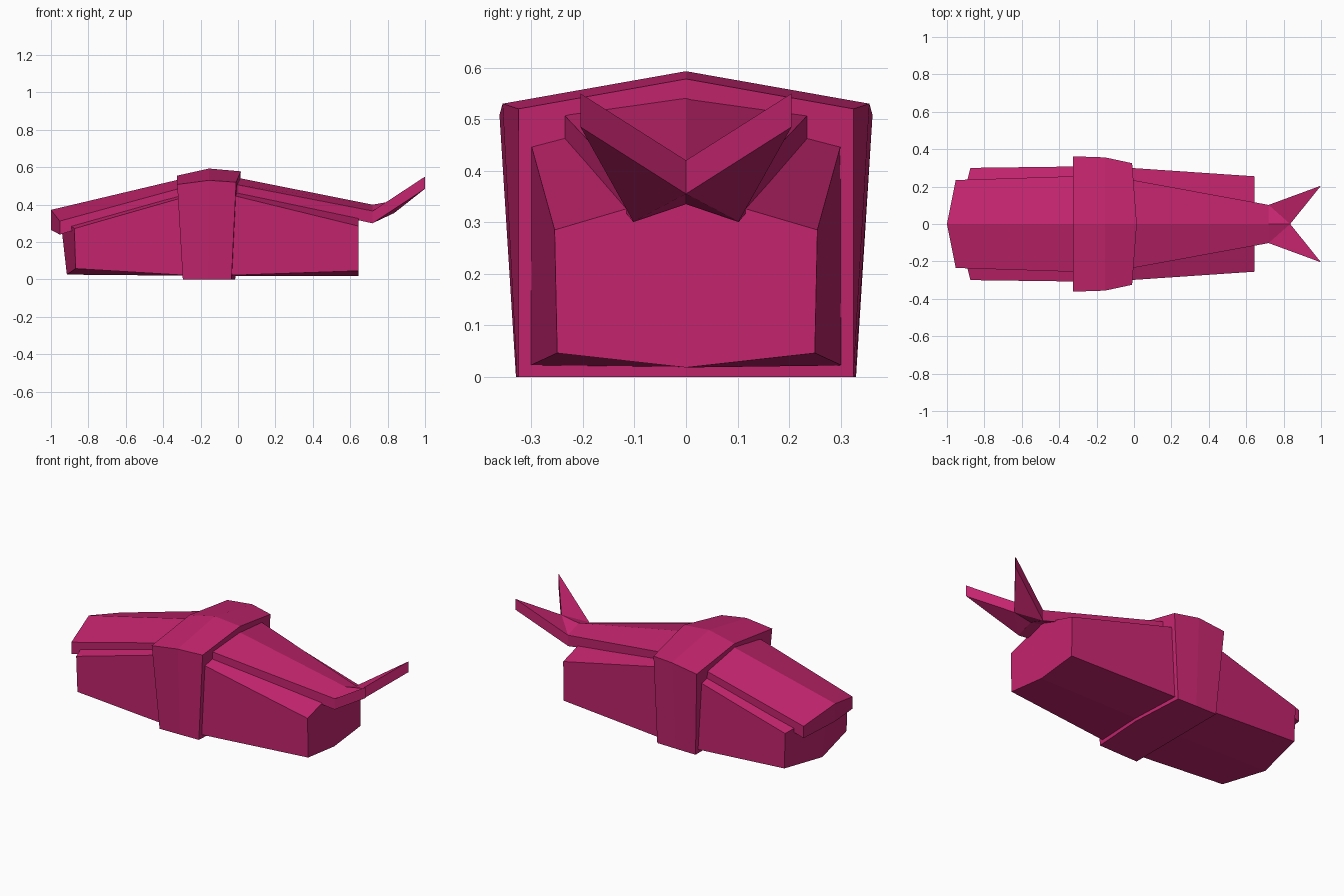
import bpy
import bmesh

cube = bpy.data.objects.get("Cube")
if cube:
    bpy.data.objects.remove(cube, do_unlink=True)

# Single flat colour
magenta = bpy.data.materials.new("magenta")
magenta.use_nodes = True
colour = (0.55, 0.018, 0.155, 1)
magenta.diffuse_color = colour
magenta.node_tree.nodes["Principled BSDF"].inputs["Base Color"].default_value = colour


def finish(name, bm):
    bmesh.ops.recalc_face_normals(bm, faces=bm.faces)
    mesh = bpy.data.meshes.new(name)
    bm.to_mesh(mesh)
    bm.free()
    mesh.materials.append(magenta)
    obj = bpy.data.objects.new(name, mesh)
    bpy.context.collection.objects.link(obj)
    return obj


def loft(name, sections):
    """Join half sections (top centre, top side, bottom side, bottom centre), mirrored in y."""
    bm = bmesh.new()
    rings = []
    for half in sections:
        mirrored = [(x, -y, z) for x, y, z in half[-2:0:-1]]
        rings.append([bm.verts.new(p) for p in half + mirrored])
    n = len(rings[0])
    for a, b in zip(rings, rings[1:]):
        for i in range(n):
            j = (i + 1) % n
            bm.faces.new((a[i], a[j], b[j], b[i]))
    # Each end is two quads meeting at the centre line
    for r in (rings[0], rings[-1]):
        bm.faces.new(r[:4])
        bm.faces.new((r[3], r[4], r[5], r[0]))
    return finish(name, bm)


# Wide band around the middle
loft("middle_band", [
    [(-0.325, 0, 0.555), (-0.325, 0.362, 0.508), (-0.295, 0.33, 0), (-0.295, 0, 0)],
    [(-0.155, 0, 0.593), (-0.155, 0.356, 0.53), (-0.16, 0.328, 0), (-0.16, 0, 0)],
    [(0.015, 0, 0.578), (-0.01, 0.325, 0.52), (-0.035, 0.325, 0), (-0.015, 0, 0)],
])

# Lower hulls on both sides of the band
loft("hull_left", [
    [(-0.05, 0, 0.54), (-0.05, 0.302, 0.455), (-0.05, 0.302, 0.022), (-0.05, 0, 0.018)],
    [(0.645, 0, 0.36), (0.645, 0.255, 0.285), (0.645, 0.25, 0.046), (0.645, 0, 0.018)],
])
loft("hull_right", [
    [(-0.27, 0, 0.51), (-0.27, 0.308, 0.445), (-0.27, 0.308, 0.022), (-0.27, 0, 0.02)],
    [(-0.95, 0, 0.33), (-0.875, 0.3, 0.272), (-0.868, 0.298, 0.058), (-0.915, 0, 0.026)],
])

# Raised back plates
loft("back_plate_left", [
    [(-0.05, 0, 0.553), (-0.05, 0.243, 0.515), (-0.05, 0.243, 0.47), (-0.05, 0, 0.5)],
    [(0.72, 0, 0.40), (0.72, 0.102, 0.366), (0.72, 0.102, 0.30), (0.72, 0, 0.335)],
])
loft("back_plate_right", [
    [(-0.27, 0, 0.545), (-0.27, 0.257, 0.498), (-0.27, 0.257, 0.452), (-0.27, 0, 0.49)],
    [(-1.0, 0, 0.372), (-0.953, 0.235, 0.312), (-0.953, 0.235, 0.24), (-1.0, 0, 0.265)],
])

# Forked tail: a triangular prong on each side of the centre line
for side, name in ((1, "tail_prong_back"), (-1, "tail_prong_front")):
    outline = [(0.72, 0, 0.40), (0.72, 0.102, 0.366), (1.0, 0.205, 0.55), (0.835, 0, 0.42)]
    bm = bmesh.new()
    top = [bm.verts.new((x, side * y, z)) for x, y, z in outline]
    low = [bm.verts.new((x, side * y, z - 0.065)) for x, y, z in outline]
    for ring in (top, low):
        bm.faces.new((ring[0], ring[1], ring[3]))
        bm.faces.new((ring[1], ring[2], ring[3]))
    for i in range(4):
        j = (i + 1) % 4
        bm.faces.new((top[i], top[j], low[j], low[i]))
    finish(name, bm)
